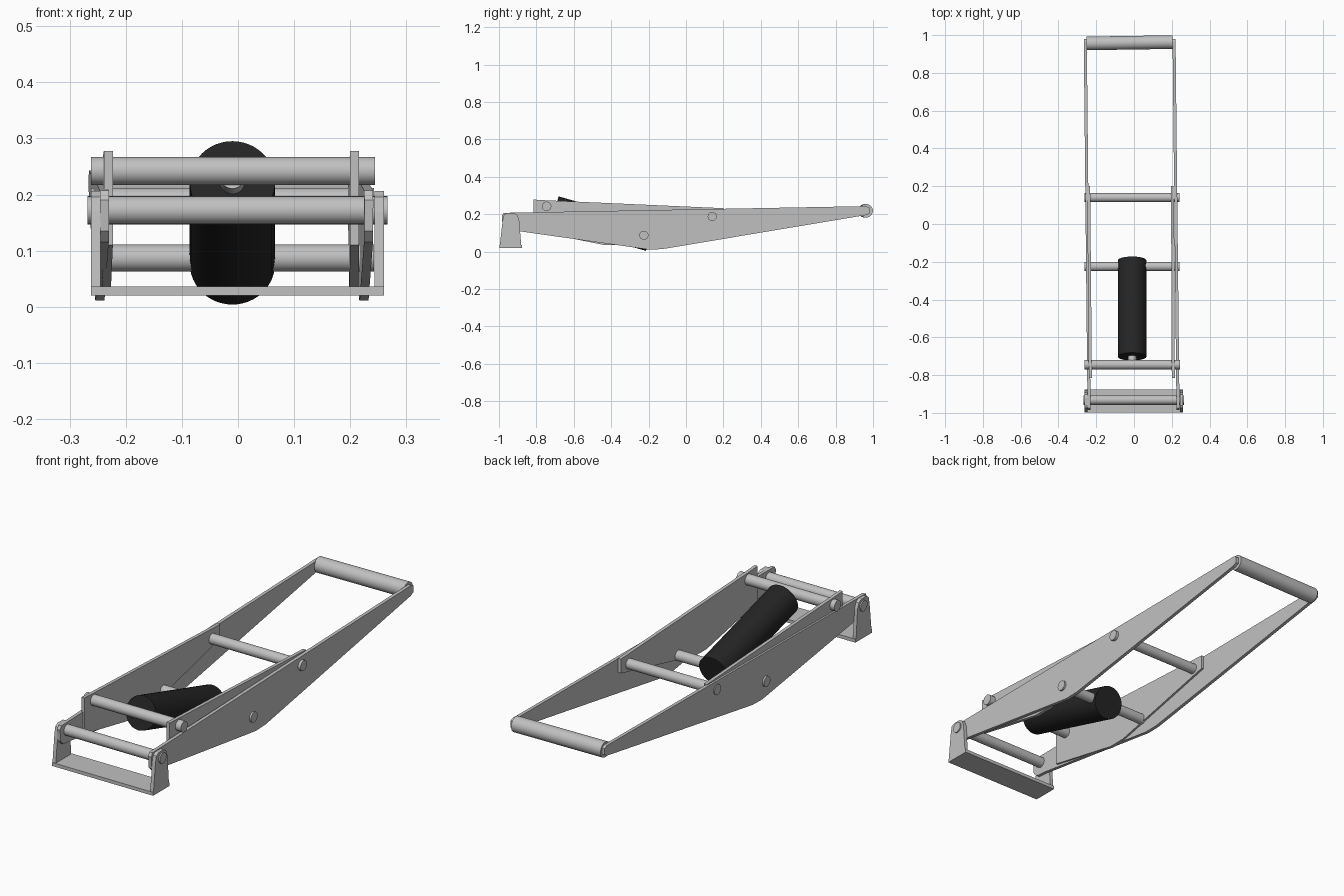
import bpy, bmesh, math
from mathutils import Vector

if "Cube" in bpy.data.objects:
    bpy.data.objects.remove(bpy.data.objects["Cube"])


def material(name, rgb):
    m = bpy.data.materials.new(name)
    m.diffuse_color = (*rgb, 1)
    m.use_nodes = True
    m.node_tree.nodes["Principled BSDF"].inputs["Base Color"].default_value = m.diffuse_color
    return m


STEEL = material("light_steel", (0.53, 0.53, 0.53))
BLACK = material("matte_black", (0.018, 0.018, 0.018))


def finish(name, bm, mat):
    bmesh.ops.recalc_face_normals(bm, faces=bm.faces)
    me = bpy.data.meshes.new(name)
    bm.to_mesh(me)
    bm.free()
    me.materials.append(mat)
    ob = bpy.data.objects.new(name, me)
    bpy.context.collection.objects.link(ob)
    return ob


def plate(name, profile, x_front, x_back, thick, y0=-0.98, y1=0.98):
    """Side plate from a (y, z) outline; x drifts from front to back."""
    bm = bmesh.new()
    rings = []
    for off in (-thick / 2, thick / 2):
        ring = []
        for y, z in profile:
            t = (y - y0) / (y1 - y0)
            ring.append(bm.verts.new((x_front + (x_back - x_front) * t + off, y, z)))
        rings.append(ring)
        bm.faces.new(ring)
    n = len(profile)
    for i in range(n):
        j = (i + 1) % n
        bm.faces.new((rings[0][i], rings[0][j], rings[1][j], rings[1][i]))
    return finish(name, bm, STEEL)


def rod(name, a, b, r, mat=STEEL):
    """Closed cylinder between two points."""
    a, b = Vector(a), Vector(b)
    bm = bmesh.new()
    bmesh.ops.create_cone(bm, cap_ends=True, segments=48, radius1=r, radius2=r,
                          depth=(b - a).length)
    bm.transform(Vector((0, 0, 1)).rotation_difference(b - a).to_matrix().to_4x4())
    bmesh.ops.translate(bm, verts=bm.verts, vec=(a + b) / 2)
    ob = finish(name, bm, mat)
    bpy.context.view_layer.objects.active = ob
    bpy.ops.object.select_all(action='DESELECT')
    ob.select_set(True)
    bpy.ops.object.shade_smooth_by_angle(angle=math.radians(35))
    return ob


# Long outer lever arms
outer = [(-0.975, 0.207), (0.965, 0.243), (0.98, 0.235), (0.98, 0.205), (0.96, 0.195),
         (-0.08, 0.021), (-0.13, 0.013), (-0.20, 0.011), (-0.90, 0.11), (-0.96, 0.115),
         (-0.98, 0.135), (-0.985, 0.19)]
plate("left_outer_arm", outer, -0.238, -0.258, 0.016)
plate("right_outer_arm", outer, 0.233, 0.212, 0.016)

# Short inner arms
inner = [(-0.815, 0.278), (-0.745, 0.274), (0.2, 0.232), (0.2, 0.165),
         (-0.35, 0.036), (-0.435, 0.035), (-0.815, 0.11)]
plate("left_inner_arm", inner, -0.231, -0.240, 0.016, -0.815, 0.2)
plate("right_inner_arm", inner, 0.208, 0.204, 0.016, -0.815, 0.2)

# Front foot: base plate and two tapered uprights
upright = [(-0.997, 0.02), (-0.88, 0.02), (-0.892, 0.17), (-0.902, 0.196), (-0.918, 0.206),
           (-0.958, 0.206), (-0.974, 0.196), (-0.98, 0.17)]
plate("left_foot_upright", upright, -0.2535, -0.2535, 0.017)
plate("right_foot_upright", upright, 0.2515, 0.2515, 0.017)
base = [(-0.998, 0.02), (-0.876, 0.02), (-0.876, 0.036), (-0.998, 0.036)]
plate("foot_base", base, -0.001, -0.001, 0.522)

# Cross rods and handle
for name, y, z, x0, x1, r in (
        ("foot_pivot_rod", -0.932, 0.172, -0.268, 0.266, 0.025),
        ("upper_cross_rod", -0.745, 0.242, -0.262, 0.244, 0.025),
        ("lower_cross_rod", -0.225, 0.087, -0.262, 0.242, 0.024),
        ("arm_pivot_rod", 0.14, 0.188, -0.262, 0.242, 0.024)):
    rod(name, (x0, y, z), (x1, y, z), r)
rod("handle_bar", (-0.252, 0.956, 0.218), (0.205, 0.963, 0.218), 0.036)

# Slanted black cylinder with its piston rod
rod("spring_cylinder", (-0.010, -0.702, 0.222), (-0.010, -0.193, 0.077), 0.076, BLACK)
rod("piston_rod", (-0.010, -0.738, 0.232), (-0.010, -0.69, 0.219), 0.022)
